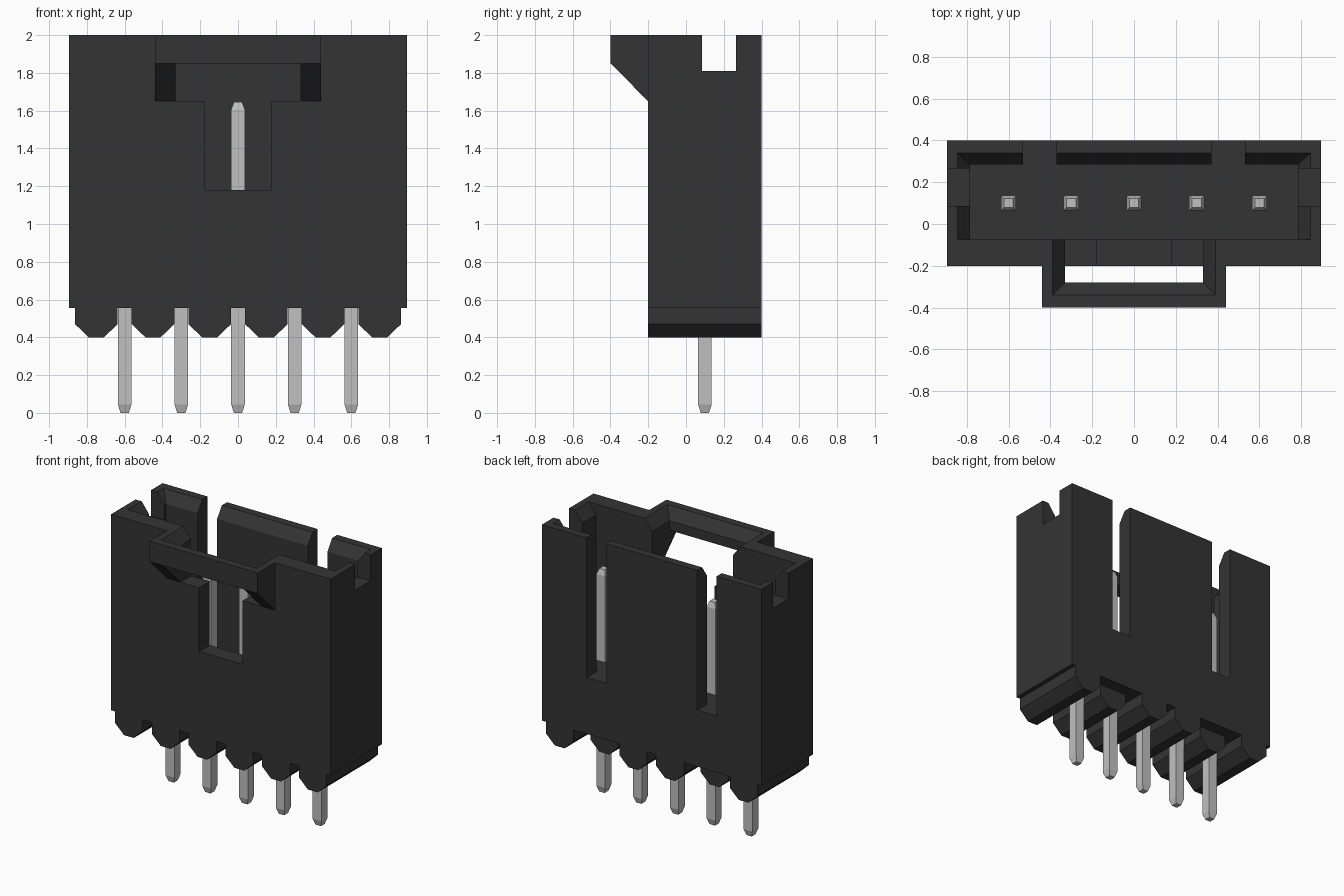
import bpy
import bmesh

if "Cube" in bpy.data.objects:
    bpy.data.objects.remove(bpy.data.objects["Cube"], do_unlink=True)


def material(name, value):
    mat = bpy.data.materials.new(name)
    mat.use_nodes = True
    color = (value, value, value, 1)
    mat.diffuse_color = color
    mat.node_tree.nodes["Principled BSDF"].inputs["Base Color"].default_value = color
    return mat


black_plastic = material("black plastic", 0.034)
pin_metal = material("pin metal", 0.53)


def loft(name, rings, mat=None):
    """Solid through a stack of rings with equal point counts."""
    bm = bmesh.new()
    loops = [[bm.verts.new(p) for p in ring] for ring in rings]
    n = len(loops[0])
    for a, b in zip(loops, loops[1:]):
        for i in range(n):
            j = (i + 1) % n
            bm.faces.new((a[i], a[j], b[j], b[i]))
    bm.faces.new(loops[0][::-1])
    bm.faces.new(loops[-1])
    bmesh.ops.recalc_face_normals(bm, faces=bm.faces)
    mesh = bpy.data.meshes.new(name)
    bm.to_mesh(mesh)
    bm.free()
    obj = bpy.data.objects.new(name, mesh)
    bpy.context.collection.objects.link(obj)
    if mat:
        mesh.materials.append(mat)
    return obj


def rect(hx, y0, y1, z, cx=0):
    return [(cx - hx, y0, z), (cx + hx, y0, z), (cx + hx, y1, z), (cx - hx, y1, z)]


def box(name, hx, y0, y1, z0, z1, cx=0):
    return loft(name, [rect(hx, y0, y1, z0, cx), rect(hx, y0, y1, z1, cx)])


def cut(obj, cutters):
    bpy.context.view_layer.objects.active = obj
    for cutter in cutters:
        mod = obj.modifiers.new("cut", "BOOLEAN")
        mod.operation = "DIFFERENCE"
        mod.solver = "EXACT"
        mod.object = cutter
        bpy.ops.object.modifier_apply(modifier=mod.name)


PITCH = 0.3
FLOOR, TOP, OVER = 0.97, 2.0, 2.08
BASE = 0.555

# Housing: front outline with chamfered feet, extruded through the depth
outline = [(0.895, TOP), (-0.895, TOP), (-0.895, BASE)]
for i in range(6):
    c = (i - 2.5) * PITCH
    outline += [(c - 0.113, BASE), (c - 0.113, 0.47), (c - 0.04, 0.4),
                (c + 0.04, 0.4), (c + 0.113, 0.47), (c + 0.113, BASE)]
outline.append((0.895, BASE))
housing = loft("housing", [[(x, y, z) for x, z in outline] for y in (-0.2, 0.4)],
               black_plastic)

# Overhanging front bracket with sloped underside
profile = [(-0.2, 1.65), (-0.2, TOP), (-0.4, TOP), (-0.4, 1.85)]
bracket = loft("front_bracket", [[(x, y, z) for y, z in profile] for x in (-0.44, 0.44)],
               black_plastic)

# Cavity and bracket opening, each with a flared lead-in
cavity = loft("cavity_cutter", [rect(0.785, -0.075, 0.285, FLOOR),
                                rect(0.785, -0.075, 0.285, 1.92),
                                rect(0.905, -0.075, 0.395, OVER)])
opening = loft("opening_cutter", [rect(0.33, -0.28, 0.0, 1.65),
                                  rect(0.33, -0.28, 0.0, 1.92),
                                  rect(0.45, -0.4, 0.0, OVER)])
under = box("under_bar_cutter", 0.33, -0.5, -0.1, 1.5, 1.85)
keyhole = box("keyhole_cutter", 0.178, -0.3, 0.0, 1.18, 1.8)
side_notch = box("side_notch_cutter", 1.0, 0.085, 0.265, 1.81, 2.2)

# Back slots and the shortened feet below them
back_cutters = []
for side in (-1, 1):
    back_cutters.append(box("back_slot_cutter", 0.08, 0.2, 0.5, FLOOR, 2.2, side * 0.45))
    back_cutters.append(box("foot_cutter", 0.15, 0.31, 0.5, 0.3, BASE, side * 0.45))

cut(housing, [cavity, opening, keyhole, side_notch] + back_cutters)
cut(bracket, [opening, under])
for cutter in [cavity, opening, under, keyhole, side_notch] + back_cutters:
    bpy.data.objects.remove(cutter, do_unlink=True)

# Square pins with tapered ends
for i in range(5):
    x = (i - 2) * PITCH
    stations = [(0.0, 0.022), (0.045, 0.036), (1.605, 0.036), (1.645, 0.022)]
    loft(f"pin_{i + 1}", [rect(h, 0.1 - h, 0.1 + h, z, x) for z, h in stations], pin_metal)
